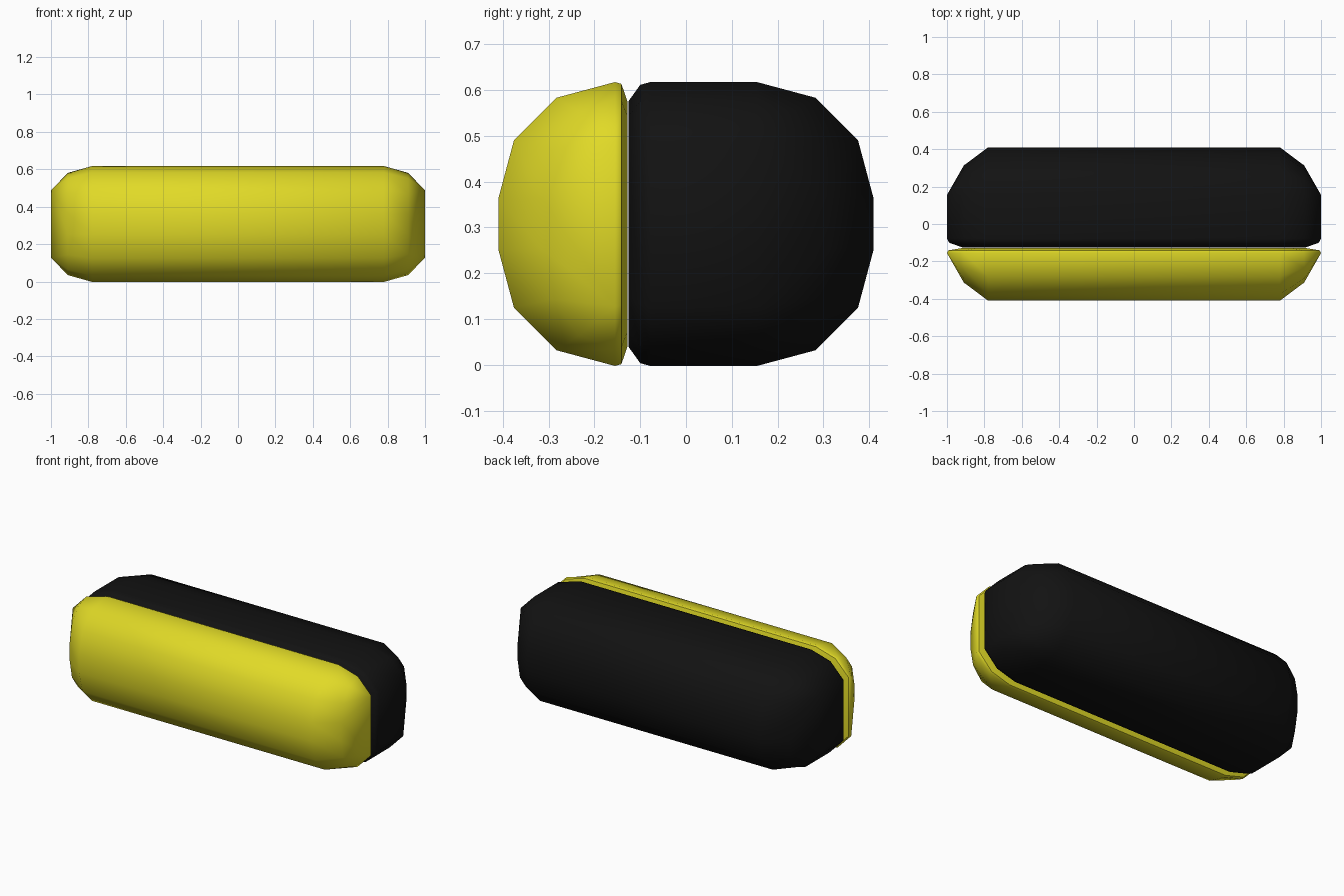
import bpy, bmesh, math

if "Cube" in bpy.data.objects:
    bpy.data.objects.remove(bpy.data.objects["Cube"])

ZC = 0.3075          # mid height
# end stations: x, y radius, z radius around a flat core
STATIONS = [(0.78, 0.255, 0.255), (0.91, 0.158, 0.218), (1.0, 0.0, 0.125)]
ROWS = [(-x, ry, rz) for x, ry, rz in reversed(STATIONS)] + STATIONS


def loop(bm, point):
    """One closed outline: top row left to right, bottom row back."""
    top = [point(*r, 1) for r in ROWS]
    bottom = [point(*r, -1) for r in reversed(ROWS)]
    return [bm.verts.new(p) for p in top + bottom]


def shell(name, side, rim, colour):
    bm = bmesh.new()
    loops = []
    # stepped rim next to the groove: (y, inset)
    for y, k in rim:
        loops.append(loop(bm, lambda x, ry, rz, s: (
            x * (1 - 2 * k), y, ZC + s * (0.055 + rz) * (1 - k / 0.3075))))
    # domed outer side in three bevel steps
    for i in range(4):
        t = math.radians(30 * i)
        loops.append(loop(bm, lambda x, ry, rz, s: (
            x, side * (0.155 + ry * math.sin(t)),
            ZC + s * (0.055 + rz * (math.cos(t) if ry else 1)))))
    for a, b in zip(loops, loops[1:]):
        for i in range(12):
            j = (i + 1) % 12
            bm.faces.new((a[i], a[j], b[j], b[i]))
    # strips closing both sides
    for ring in (loops[0], loops[-1]):
        for i in range(5):
            bm.faces.new((ring[i], ring[i + 1], ring[10 - i], ring[11 - i]))
    bmesh.ops.remove_doubles(bm, verts=bm.verts, dist=0.0005)
    bmesh.ops.recalc_face_normals(bm, faces=bm.faces)
    me = bpy.data.meshes.new(name)
    bm.to_mesh(me)
    bm.free()
    ob = bpy.data.objects.new(name, me)
    bpy.context.collection.objects.link(ob)
    mat = bpy.data.materials.new(name + "_colour")
    mat.diffuse_color = colour
    mat.use_nodes = True
    mat.node_tree.nodes["Principled BSDF"].inputs["Base Color"].default_value = mat.diffuse_color
    me.materials.append(mat)
    bpy.ops.object.select_all(action='DESELECT')
    ob.select_set(True)
    bpy.context.view_layer.objects.active = ob
    bpy.ops.object.shade_smooth_by_angle(angle=math.radians(50))


# yellow front cover and black rear body, meeting in a V groove
shell("front_cover", -1, [(-0.128, 0.042), (-0.141, 0.004)], (0.75, 0.7, 0.02, 1))
shell("rear_body", 1, [(-0.126, 0.042), (-0.1, 0.006), (-0.078, 0.0)], (0.006, 0.006, 0.006, 1))
